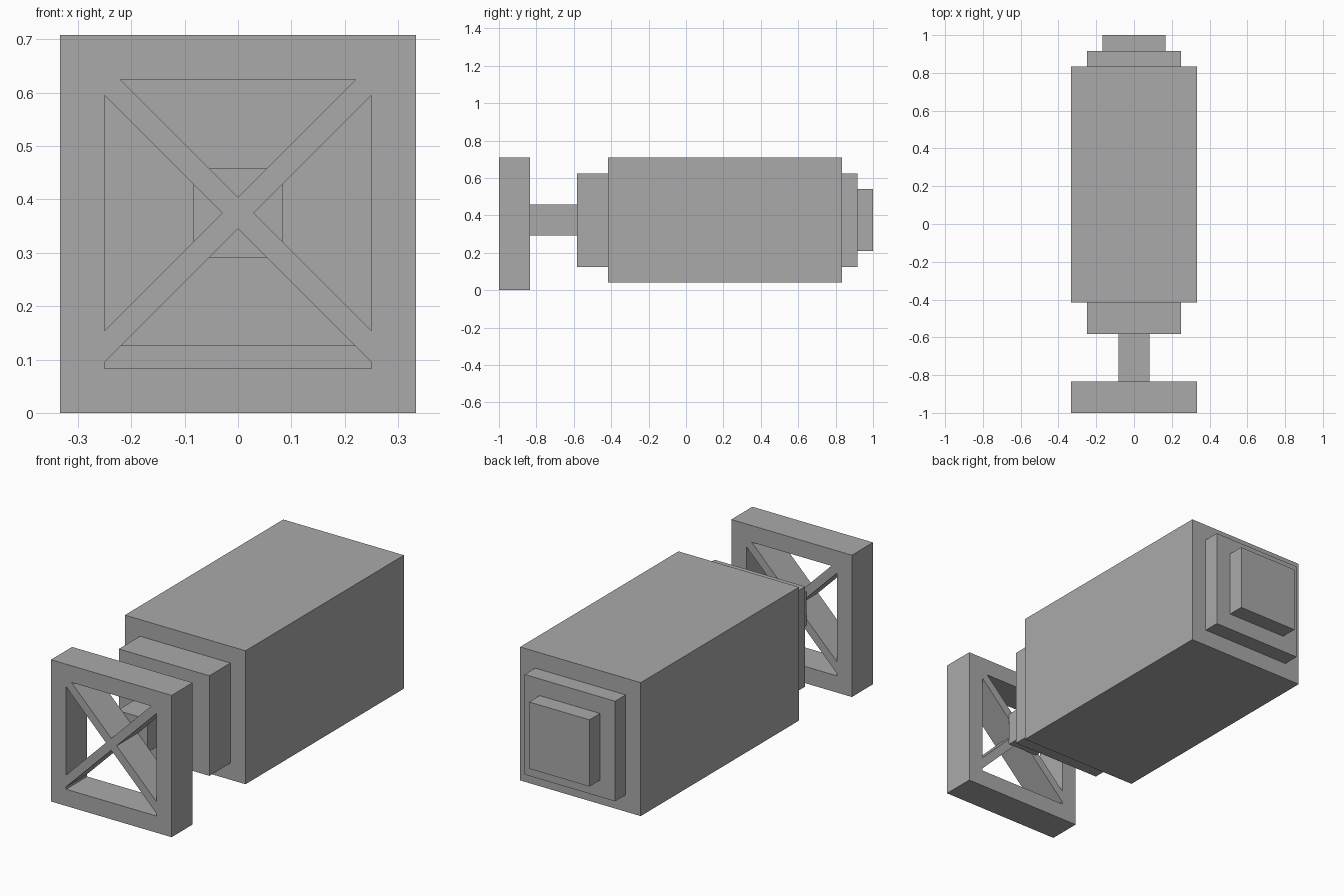
import bpy
from math import pi

cube = bpy.data.objects.get("Cube")
if cube:
    bpy.data.objects.remove(cube, do_unlink=True)

# One plain grey for everything
grey = bpy.data.materials.new("plain grey")
grey.use_nodes = True
colour = (0.4, 0.4, 0.4, 1)
grey.diffuse_color = colour
grey.node_tree.nodes["Principled BSDF"].inputs["Base Color"].default_value = colour

U = 1 / 24   # the design grid
MID = 9 * U  # height of the long axis


def block(name, half_width, half_height, y0, y1):
    """Box centred on the long axis, spanning y0 to y1."""
    bpy.ops.mesh.primitive_cube_add(size=1, location=(0, (y0 + y1) / 2, MID))
    ob = bpy.context.object
    ob.name = name
    ob.scale = (2 * half_width, y1 - y0, 2 * half_height)
    bpy.ops.object.transform_apply(location=False, rotation=False, scale=True)
    ob.data.materials.append(grey)
    return ob


# Main housing, stepped collars and connecting shaft
block("housing", 8 * U, 8 * U, -10 * U, 20 * U)
block("front_collar", 6 * U, 6 * U, -14 * U, -10 * U)
block("shaft", 2 * U, 2 * U, -20 * U, -14 * U)
block("rear_step", 6 * U, 6 * U, 20 * U, 22 * U)
block("rear_cap", 4 * U, 4 * U, 22 * U, 24 * U)

# Front frame: an outline with four openings around a diagonal cross
w, top, low = 6 * U, 15 * U, 2 * U
g = U / 2 ** 0.5  # distance from the crossing to each opening's tip
reach = top - MID - g
side = [(w, MID + w - g), (g, MID), (w, MID - w + g)]
loops = [
    [(-8 * U, 0), (8 * U, 0), (8 * U, 17 * U), (-8 * U, 17 * U)],
    [(-reach, top), (reach, top), (0, MID + g)],
    side,
    [(-x, z) for x, z in side],
    [(-w, low), (w, low), (w, MID - g - w), (0, MID - g), (-w, MID - g - w)],
]
curve = bpy.data.curves.new("frame_outline", "CURVE")
curve.dimensions = "2D"
curve.fill_mode = "BOTH"
curve.extrude = 2 * U
for loop in loops:
    spline = curve.splines.new("POLY")
    spline.points.add(len(loop) - 1)
    for point, (x, z) in zip(spline.points, loop):
        point.co = (x, z, 0, 1)
    spline.use_cyclic_u = True
frame = bpy.data.objects.new("front_frame", curve)
bpy.context.collection.objects.link(frame)
frame.location.y = -22 * U
frame.rotation_euler.x = pi / 2
bpy.ops.object.select_all(action="DESELECT")
frame.select_set(True)
bpy.context.view_layer.objects.active = frame
bpy.ops.object.convert(target="MESH")
frame = bpy.context.object
frame.name = "front_frame"
frame.data.materials.clear()
frame.data.materials.append(grey)
bpy.ops.object.shade_flat()
